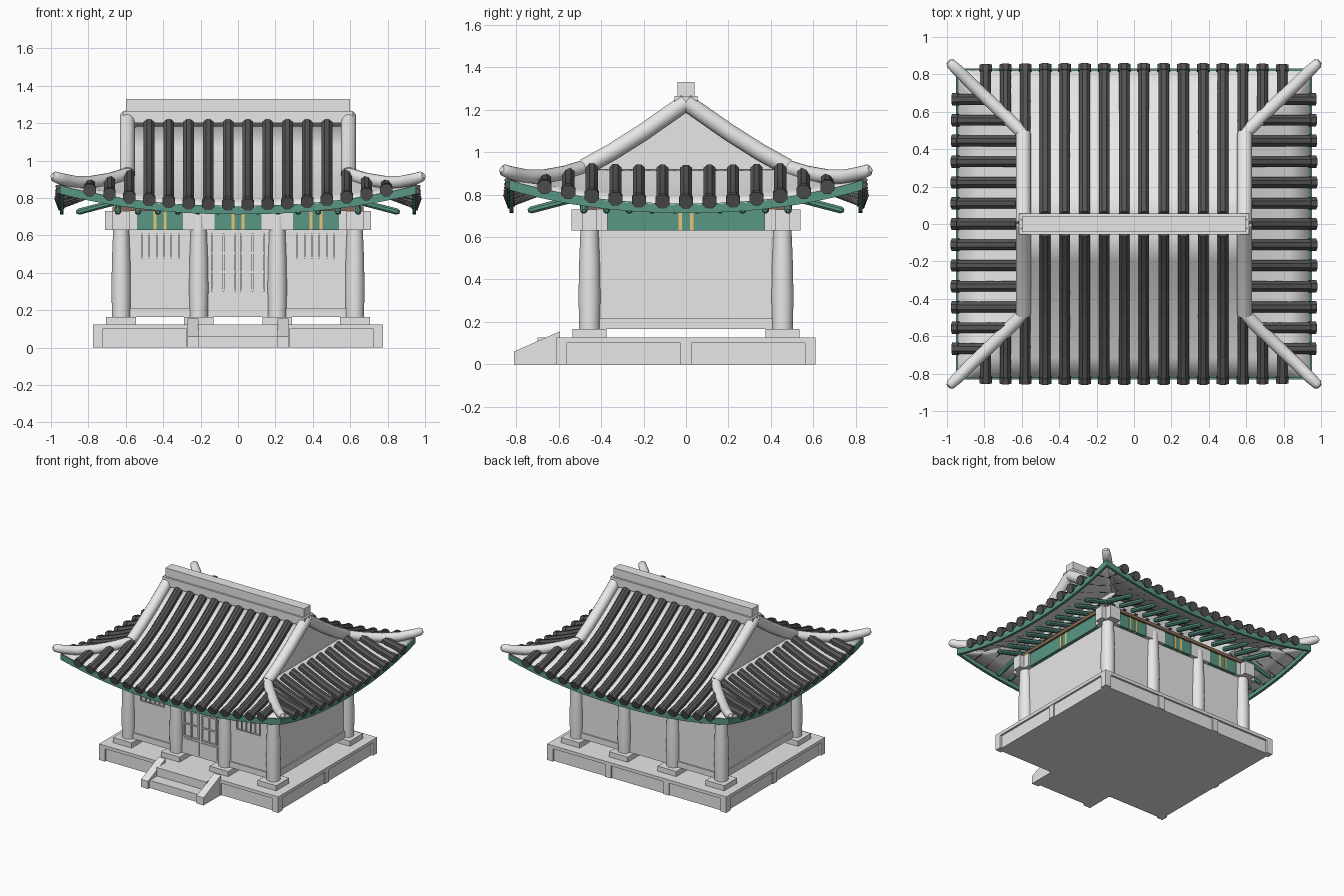
import bpy, bmesh, math
from mathutils import Vector

cube = bpy.data.objects.get("Cube")
if cube:
    bpy.data.objects.remove(cube, do_unlink=True)


def material(name, rgb):
    m = bpy.data.materials.new(name)
    m.use_nodes = True
    m.diffuse_color = (*rgb, 1)
    m.node_tree.nodes["Principled BSDF"].inputs["Base Color"].default_value = (*rgb, 1)
    return m


STONE = material("pale grey", (0.8, 0.8, 0.8))
TILE = material("dark tile grey", (0.09, 0.09, 0.09))
GREEN = material("painted green", (0.1, 0.31, 0.24))
GOLD = material("gold", (0.8, 0.56, 0.18))
BROWN = material("timber brown", (0.25, 0.14, 0.09))


def finish(name, bm, mat, smooth=None):
    bmesh.ops.recalc_face_normals(bm, faces=bm.faces)
    me = bpy.data.meshes.new(name)
    bm.to_mesh(me)
    bm.free()
    me.materials.append(mat)
    ob = bpy.data.objects.new(name, me)
    bpy.context.collection.objects.link(ob)
    if smooth:
        bpy.ops.object.select_all(action="DESELECT")
        bpy.context.view_layer.objects.active = ob
        ob.select_set(True)
        bpy.ops.object.shade_smooth_by_angle(angle=math.radians(smooth))
    return ob


def boxes(name, mat, *ranges):
    """Each range is (x0, x1, y0, y1, z0, z1)."""
    bm = bmesh.new()
    for x0, x1, y0, y1, z0, z1 in ranges:
        vs = bmesh.ops.create_cube(bm, size=1)["verts"]
        for v in vs:
            v.co = ((x0 + x1) / 2 + v.co.x * (x1 - x0), (y0 + y1) / 2 + v.co.y * (y1 - y0),
                    (z0 + z1) / 2 + v.co.z * (z1 - z0))
    return finish(name, bm, mat)


def tube(name, mat, path, radii, sides=8, smooth=None):
    bm = bmesh.new()
    path = [Vector(p) for p in path]
    rings = []
    for i, p in enumerate(path):
        t = (path[min(i + 1, len(path) - 1)] - path[max(i - 1, 0)]).normalized()
        u = t.cross(Vector((0, 0, 1)) if abs(t.z) < 0.9 else Vector((0, 1, 0))).normalized()
        w = u.cross(t)
        angles = [math.tau * (k + 0.5) / sides for k in range(sides)]
        rings.append([bm.verts.new(p + radii[i] * (u * math.cos(a) + w * math.sin(a))) for a in angles])
    for a, b in zip(rings, rings[1:]):
        for k in range(sides):
            bm.faces.new((a[k], a[k - 1], b[k - 1], b[k]))
    bm.faces.new(rings[0])
    bm.faces.new(rings[-1])
    return finish(name, bm, mat, smooth)


def sheet(name, mat, rows, thick, smooth=None):
    bm = bmesh.new()
    grid = [[bm.verts.new(p) for p in row] for row in rows]
    for a, b in zip(grid, grid[1:]):
        for k in range(len(a) - 1):
            bm.faces.new((a[k], a[k + 1], b[k + 1], b[k]))
    ob = finish(name, bm, mat, smooth)
    mod = ob.modifiers.new("thickness", "SOLIDIFY")
    mod.thickness, mod.offset = thick, 0
    return ob


# Stone platform with pilasters and cap
PX, PY = 0.775, 0.61
boxes("platform_core", STONE, (-0.76, 0.76, -0.595, 0.595, 0, 0.11))
boxes("platform_cap", STONE, (-PX, PX, -PY, PY, 0.1, 0.125))
posts = [(sx * 0.75 - 0.025, sx * 0.75 + 0.025, sy * 0.585 - 0.025, sy * 0.585 + 0.025, 0, 0.1)
         for sx in (-1, 1) for sy in (-1, 1)]
posts += [(sx * 0.25 - 0.025, sx * 0.25 + 0.025, sy * 0.59 - 0.015, sy * 0.59 + 0.015, 0, 0.1)
          for sx in (-1, 1) for sy in (-1, 1)]
posts += [(sx * 0.755 - 0.015, sx * 0.755 + 0.015, -0.025, 0.025, 0, 0.1) for sx in (-1, 1)]
boxes("platform_pilasters", STONE, *posts)

# Front steps between sloping cheeks
boxes("steps", STONE, (-0.215, 0.215, -0.7, -0.58, 0, 0.125), (-0.215, 0.215, -0.79, -0.69, 0, 0.06))
for s, side in ((1, "left"), (-1, "right")):
    bm = bmesh.new()
    outline = [(-0.81, 0), (-0.81, 0.06), (-0.595, 0.155), (-0.595, 0)]
    face = bm.faces.new([bm.verts.new((s * 0.21, y, z)) for y, z in outline])
    moved = bmesh.ops.extrude_face_region(bm, geom=[face])["geom"]
    bmesh.ops.translate(bm, vec=(s * 0.06, 0, 0), verts=[v for v in moved if isinstance(v, bmesh.types.BMVert)])
    finish("step_cheek_" + side, bm, STONE)

# Columns on square pads, with head blocks
CX, CY = 0.625, 0.455
for sy in (-1, 1):
    for x in (-CX, -0.21, 0.21, CX):
        y = sy * CY
        boxes("column_pad", STONE, (x - 0.08, x + 0.08, y - 0.08, y + 0.08, 0.125, 0.165))
        tube("column", STONE, [(x, y, z) for z in (0.165, 0.32, 0.48, 0.7)],
             (0.049, 0.052, 0.049, 0.04), 24, 40)
        boxes("column_head", STONE, (x - 0.085, x + 0.085, y - 0.035, y + 0.035, 0.63, 0.73))
        if abs(x) == CX:
            boxes("column_cross_head", STONE, (x - 0.045, x + 0.045, y - 0.085, y + 0.085, 0.63, 0.73))

# Raised walls with sills
for s in (-1, 1):
    boxes("long_wall", STONE, (-0.59, 0.59, s * 0.445 - 0.015, s * 0.445 + 0.015, 0.165, 0.73))
    boxes("long_sill", STONE, (-0.59, -0.24, s * 0.445 - 0.025, s * 0.445 + 0.025, 0.165, 0.21),
          (0.24, 0.59, s * 0.445 - 0.025, s * 0.445 + 0.025, 0.165, 0.21))
    boxes("end_wall", STONE, (s * 0.615 - 0.015, s * 0.615 + 0.015, -0.43, 0.43, 0.165, 0.73))
    boxes("end_sill", STONE, (s * 0.615 - 0.025, s * 0.615 + 0.025, -0.43, 0.43, 0.165, 0.215))


# Lattice doors and windows as raised bars on the front wall
def lattice(name, x0, x1, z0, z1, cols, rows, bar):
    y0, y1 = -0.469, -0.459
    bars = []
    for i in range(cols + 1):
        x = x0 + (x1 - x0) * i / cols
        bars.append((x - bar, x + bar, y0, y1, z0 - bar, z1 + bar))
    for i in range(rows + 1):
        z = z0 + (z1 - z0) * i / rows
        bars.append((x0, x1, y0 + 0.001, y1, z - bar, z + bar))
    boxes(name, STONE, *bars)


for s in (-1, 1):
    lattice("door_lattice", s * 0.077 - 0.062, s * 0.077 + 0.062, 0.305, 0.605, 2, 3, 0.005)
    boxes("door_panel", STONE, (s * 0.077 - 0.068, s * 0.077 + 0.068, -0.467, -0.459, 0.18, 0.285))
    lattice("window_lattice", s * 0.415 - 0.098, s * 0.415 + 0.098, 0.48, 0.605, 5, 1, 0.004)

# Green beams with gold stripes, and the brown plate above
for s in (-1, 1):
    for x in (-0.417, 0, 0.417):
        boxes("long_beam", GREEN, (x - 0.125, x + 0.125, s * CY - 0.03, s * CY + 0.03, 0.63, 0.73))
        boxes("long_stripe", GOLD, *[(x + d - 0.008, x + d + 0.008, s * CY - 0.034, s * CY + 0.034, 0.63, 0.73)
                                     for d in (-0.027, 0.027)])
    boxes("end_beam", GREEN, (s * CX - 0.03, s * CX + 0.03, -0.37, 0.37, 0.63, 0.73))
    boxes("end_stripe", GOLD, *[(s * CX - 0.034, s * CX + 0.034, d - 0.008, d + 0.008, 0.63, 0.73)
                                for d in (-0.027, 0.027)])
    boxes("long_plate", BROWN, (-0.67, 0.67, s * CY - 0.045, s * CY + 0.045, 0.73, 0.755))
    boxes("end_plate", BROWN, (s * CX - 0.045, s * CX + 0.045, -0.5, 0.5, 0.73, 0.755))

# Roof shape: concave slope by distance from the eave, with corners swept up
EX, EY, HIP = 0.95, 0.83, 0.35
PROFILE = [(0, 0.755), (0.12, 0.8), (0.23, 0.85), (HIP, 0.908), (0.48, 0.98), (0.63, 1.075), (EY, 1.215)]


def slope(d):
    for (a, za), (b, zb) in zip(PROFILE, PROFILE[1:]):
        if d <= b:
            return za + (zb - za) * (d - a) / (b - a)
    return PROFILE[-1][1]


def height(d, t):
    return slope(d) + 0.11 * min(abs(t), 1) ** 2.2 * max(0, 1 - d / 0.4)


def place(kind, s, along, d, lift=0):
    """A point on a long (front/back) or end (left/right) slope."""
    if kind == "long":
        return (along, s * (EY - d), height(d, along / EX) + lift)
    return (s * (EX - d), along, height(d, along / EY) + lift)


for kind, half, inner, top, count, pitch, reach in (
        ("long", EX, 0.59, EY, 16, 0.1057, 0.78), ("end", EY, 0.48, HIP + 0.02, 13, 0.111, 0.33)):
    for s in (-1, 1):
        # Roof surface
        depths = [d for d, z in PROFILE if d < top] + [top]
        rows = []
        for d in depths:
            w = half - (half - inner) * min(d / HIP, 1)
            rows.append([place(kind, s, w * k / 12, d, -0.008) for k in range(-12, 13)])
        sheet(kind + "_roof_slope", STONE, rows, 0.014, 30)
        # Green eave board
        sheet(kind + "_eave_board", GREEN,
              [[place(kind, s, half * k / 12, 0.008, lift) for k in range(-12, 13)] for lift in (0, -0.045)], 0.02)
        # Tile rolls, stopping at the hip
        for i in range(count):
            a = (i - (count - 1) / 2) * pitch
            end = min(reach, max(0, (half - abs(a)) / (half - inner)) * HIP + 0.01)
            if abs(a) < inner - 0.03:
                end = reach
            ds = [-0.02, 0.012, 0.013] + [d for d, z in PROFILE if 0.02 < d < end - 0.02] + [end]
            tube(kind + "_tile_roll", TILE, [place(kind, s, a, d, 0.016) for d in ds],
                 [0.036, 0.036] + [0.031] * (len(ds) - 2), 8)
        # Rafters under the eave
        n = 13 if kind == "long" else 10
        for i in range(n):
            a = (i - (n - 1) / 2) * 0.107
            ends = [(0.34, 0.79), (0.1, 0.727), (0.085, 0.723)]
            pts = [(a, s * (EY - d), z) if kind == "long" else (s * (EX - d), a, z) for d, z in ends]
            tube(kind + "_rafter", GREEN, pts, (0.018, 0.018, 0.008), 8)

# Gable walls, rake ridges and upswept hip ridges
for sx in (-1, 1):
    bm = bmesh.new()
    side = [(EY - d, z - 0.01) for d, z in PROFILE if d >= HIP]
    pts = side + [(-y, z) for y, z in reversed(side[:-1])]
    bm.faces.new([bm.verts.new((sx * 0.58, y, z)) for y, z in pts + [(-0.48, 0.87), (0.48, 0.87)]])
    finish("gable_wall", bm, STONE)
    for sy in (-1, 1):
        rake = [(sx * 0.592, sy * (EY - d), z + 0.02) for d, z in reversed(PROFILE) if d >= HIP]
        tube("rake_ridge", STONE, rake, [0.041] * len(rake), 16, 40)
        hip = [(0.58, 0.47, 0.93), (0.68, 0.57, 0.9), (0.78, 0.665, 0.884), (0.87, 0.75, 0.884),
               (0.94, 0.82, 0.9), (0.98, 0.857, 0.914), (0.992, 0.868, 0.919)]
        tube("hip_ridge", STONE, [(sx * x, sy * y, z) for x, y, z in hip],
             (0.036, 0.036, 0.035, 0.034, 0.032, 0.028, 0.014), 16, 40)

# Main ridge
boxes("ridge_base", STONE, (-0.615, 0.615, -0.055, 0.055, 1.2, 1.265))
boxes("ridge_cap", STONE, (-0.6, 0.6, -0.04, 0.04, 1.265, 1.33))
